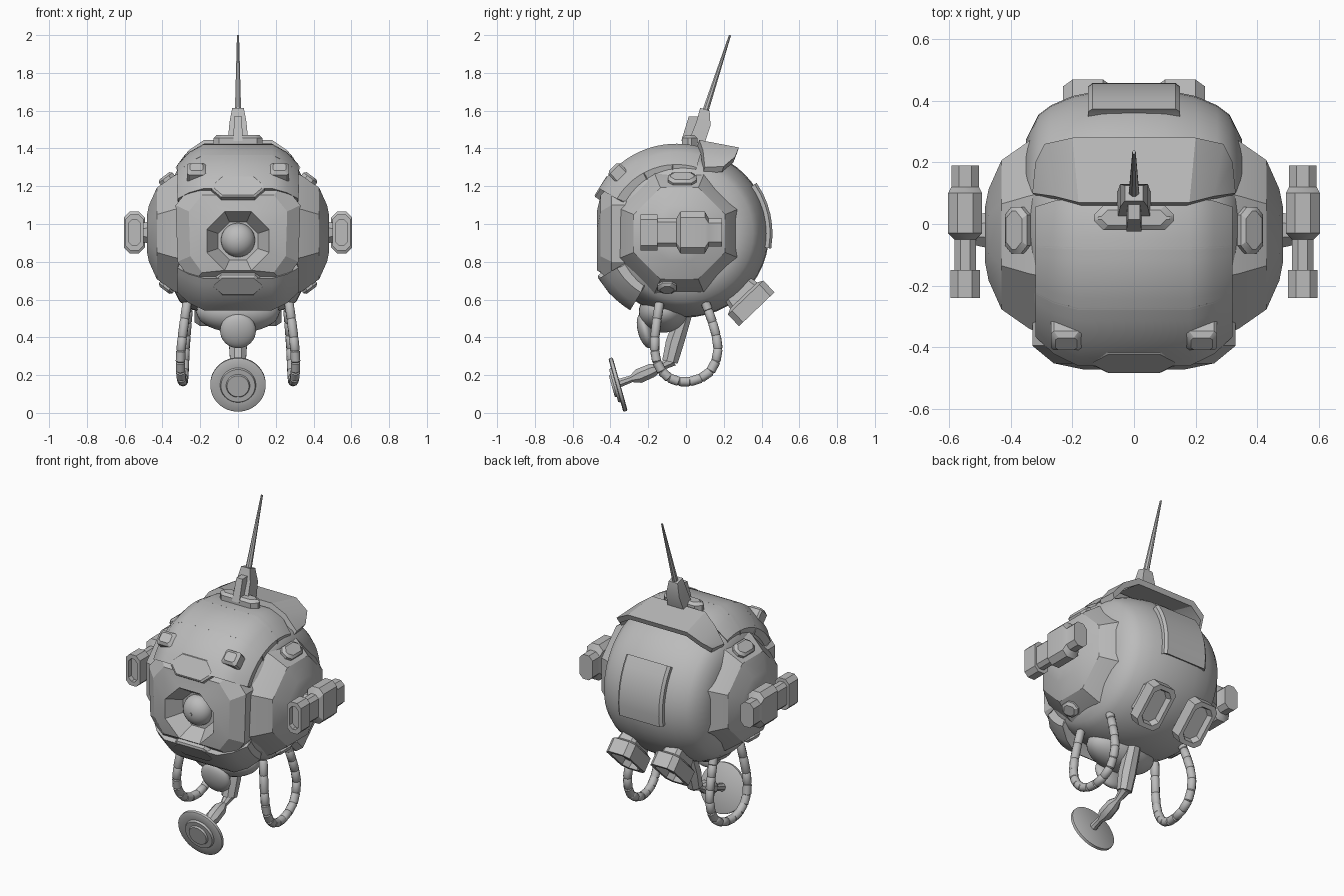
import bpy
import bmesh
from math import sin, cos, pi, radians
from mathutils import Vector, Matrix

if "Cube" in bpy.data.objects:
    bpy.data.objects.remove(bpy.data.objects["Cube"])

grey = bpy.data.materials.new("plain grey")
grey.use_nodes = True
grey.diffuse_color = (0.5, 0.5, 0.5, 1)
grey.node_tree.nodes["Principled BSDF"].inputs["Base Color"].default_value = (0.5, 0.5, 0.5, 1)


def make(name, bm, mirror=False, angle=30):
    bmesh.ops.recalc_face_normals(bm, faces=bm.faces)
    mesh = bpy.data.meshes.new(name)
    bm.to_mesh(mesh)
    bm.free()
    mesh.materials.append(grey)
    obj = bpy.data.objects.new(name, mesh)
    bpy.context.collection.objects.link(obj)
    if mirror:
        obj.modifiers.new("mirror", 'MIRROR')
    bpy.ops.object.select_all(action='DESELECT')
    obj.select_set(True)
    bpy.context.view_layer.objects.active = obj
    bpy.ops.object.shade_smooth_by_angle(angle=radians(angle))
    return obj


def add_loft(bm, rings):
    # skin a list of equal-length rings and cap both ends
    loops = [[bm.verts.new(p) for p in ring] for ring in rings]
    n = len(loops[0])
    for a, b in zip(loops, loops[1:]):
        for i in range(n):
            bm.faces.new((a[i], a[(i + 1) % n], b[(i + 1) % n], b[i]))
    bm.faces.new(loops[0])
    bm.faces.new(loops[-1])


def loft(name, rings, mirror=False, angle=30):
    bm = bmesh.new()
    add_loft(bm, rings)
    return make(name, bm, mirror, angle)


def frame(loc, normal, xaxis=(1, 0, 0)):
    z = Vector(normal).normalized()
    x = Vector(xaxis)
    x = (x - z * x.dot(z)).normalized()
    rot = Matrix((x, z.cross(x), z)).transposed().to_4x4()
    return Matrix.Translation(loc) @ rot


def octagon(w, h, c):
    # chamfered rectangle
    a, b = w / 2, h / 2
    return [(a, b - c), (a - c, b), (c - a, b), (-a, b - c),
            (-a, c - b), (c - a, -b), (a - c, -b), (a, c - b)]


def stack(name, layers, mat, mirror=False):
    # layers: (outline, height) stacked along the frame's normal
    return loft(name, [[mat @ Vector((x, y, h)) for x, y in o] for o, h in layers], mirror)


def plate(name, w, h, c, depth, mat, mirror=False):
    b = min(depth * 0.5, 0.015)
    return stack(name, [(octagon(w, h, c), -0.04), (octagon(w, h, c), depth - b),
                        (octagon(w - 2 * b, h - 2 * b, c), depth)], mat, mirror)


def tube_rings(pts, radii, sides):
    rings = []
    for i, p in enumerate(pts):
        t = Vector(pts[min(i + 1, len(pts) - 1)]) - Vector(pts[max(i - 1, 0)])
        m = Matrix.Translation(p) @ t.to_track_quat('Z', 'Y').to_matrix().to_4x4()
        rings.append([m @ Vector((radii[i] * cos(a), radii[i] * sin(a), 0))
                      for a in [2 * pi * (k + 0.5) / sides for k in range(sides)]])
    return rings


def tube(name, pts, radii, sides=8, mirror=False, angle=30):
    return loft(name, tube_rings(pts, radii, sides), mirror, angle)


def ellipsoid(name, loc, radii, tilt=0):
    bm = bmesh.new()
    bmesh.ops.create_uvsphere(bm, u_segments=32, v_segments=16, radius=1)
    bm.transform(Matrix.Translation(loc) @ Matrix.Rotation(radians(tilt), 4, 'X')
                 @ Matrix.Diagonal((*radii, 1)))
    return make(name, bm)


def band(name, start, end, profile, cy=-0.05, steps=6):
    # armour strip bent about the x axis; angle 0 is up, 90 is the front
    rings = []
    for i in range(steps + 3):
        k = min(max(i - 1, 0), steps) / steps
        a = radians(start + (end - start) * k + (0.9 if i == 1 else -0.9 if i == steps + 1 else 0))
        drop = 0.025 if i in (0, steps + 2) else 0
        rings.append([(x, cy - (r - drop) * sin(a), 0.95 + (r - drop) * cos(a)) for x, r in profile])
    return loft(name, rings)


# Round hull, flattened behind the face plate
half = [(0.1, 0.44), (0.2, 0.42), (0.27, 0.39), (0.31, 0.36), (0.35, 0.28)]
hull = [(-x, r) for x, r in reversed(half)] + [(0, 0.445)] + half
turns = [2 * pi * k / 48 for k in range(48)]
loft("hull", [[(x, max(r * cos(a) - 0.005, -0.36), 0.95 + r * sin(a)) for a in turns]
              for x, r in hull], angle=40)

# Faceted side bulges
bulge = [(0.28, 0.36), (0.34, 0.33), (0.43, 0.262), (0.472, 0.16), (0.483, 0.1)]
loft("side_bulges", [[(x, -0.035 + r * cos(a), 0.95 + r * sin(a))
                      for a in [pi * (k + 0.5) / 4 for k in range(8)]] for x, r in bulge],
     mirror=True, angle=22)
for z, w, tilt in ((1.235, 0.15, 1), (0.67, 0.1, -1)):
    plate("side_hatches", w, 0.09, 0.025, 0.025,
          frame((0.375, -0.02 if tilt > 0 else -0.1, z), (0.6, 0, 0.8 * tilt), (0, 1, 0)), True)

# Face plate with an octagonal eye socket
right_half = [(0.33, 1.1), (0.24, 1.21)]
low_half = [(0.24, 0.69), (0.32, 0.8)]
outline = right_half + [(-x, z) for x, z in reversed(right_half)] \
    + [(-x, z) for x, z in reversed(low_half)] + low_half


def shrunk(s):
    return [(x * s, 0.94 + (z - 0.94) * s) for x, z in outline]


socket = [(x, z + 0.91) for x, z in octagon(0.33, 0.31, 0.095)]
floor = [(x, z + 0.91) for x, z in octagon(0.21, 0.2, 0.06)]
layers = [(shrunk(1), -0.3), (shrunk(1), -0.395), (shrunk(0.79), -0.452),
          (socket, -0.472), (floor, -0.385)]
loft("face_plate", [[(x, y, z) for x, z in o] for o, y in layers], angle=15)
ellipsoid("eye", (0, -0.385, 0.915), (0.09, 0.075, 0.09))
tube("eye_pupil", [(0, -0.45, 0.915), (0, -0.464, 0.915)], [0.009, 0.009])

# Armour strips over the crown, brow and chin
side = [(0.18, 0.475), (0.26, 0.43), (0.32, 0.365), (0.31, 0.31)]
armour = [(-x, r) for x, r in reversed(side)] + side
for name, a, b in (("brow_armour", 59, 29), ("crown_armour_front", 28, 4),
                   ("crown_armour_rear", 3, -16), ("chin_armour", 148, 121)):
    band(name, a, b, armour)
back = [(-0.15, 0.4), (-0.15, 0.455), (-0.135, 0.468), (0.135, 0.468), (0.15, 0.455), (0.15, 0.4)]
band("back_panel", -56, -99, back, cy=-0.01)

# Raised rear visor
front_edge = [(-0.33, 0.1, 1.3), (-0.26, 0.09, 1.39), (-0.18, 0.07, 1.445)]
rear_edge = [(-0.32, 0.2, 1.305), (-0.29, 0.26, 1.355), (-0.2, 0.28, 1.405)]


def visor_ring(edge):
    top = edge + [(-x, y, z) for x, y, z in reversed(edge)]
    return top + [(x * 0.95, y - 0.01, z - 0.03) for x, y, z in reversed(top)]


loft("rear_visor", [visor_ring(front_edge), visor_ring(rear_edge)])


# Small plates on brow and chin
def on_arc(deg, x=0, r=0.475):
    a = radians(deg)
    n = (0, -sin(a), cos(a))
    return frame((x, -0.05 + r * n[1], 0.95 + r * n[2]), n)


plate("brow_badge", 0.28, 0.13, 0.05, 0.015, on_arc(58, r=0.46))
plate("chin_badge", 0.28, 0.13, 0.05, 0.02, on_arc(126, r=0.455))
plate("brow_lamps", 0.1, 0.085, 0.01, 0.03, on_arc(44, 0.22, 0.458), True)

# Side thrusters
layers = [(octagon(w, h, c), d) for w, h, c, d in (
    (0.09, 0.15, 0.025, -0.19), (0.09, 0.15, 0.025, -0.12), (0.11, 0.22, 0.03, -0.1),
    (0.11, 0.22, 0.03, 0.03), (0.07, 0.15, 0.02, 0.05), (0.07, 0.15, 0.02, 0.15),
    (0.095, 0.19, 0.025, 0.15), (0.095, 0.19, 0.025, 0.24),
    (0.06, 0.14, 0.02, 0.24), (0.06, 0.14, 0.02, 0.21))]
stack("side_thrusters", layers, frame((0.548, 0, 0.955), (0, -1, 0)), True)
tube("thruster_axles", [(0.44, -0.02, 0.955), (0.53, -0.02, 0.955)], [0.07, 0.05], mirror=True)

# Rear thrusters
layers = [(octagon(w, h, c), d) for w, h, c, d in (
    (0.1, 0.16, 0.02, -0.15), (0.12, 0.2, 0.02, -0.05), (0.16, 0.26, 0.03, -0.035),
    (0.16, 0.26, 0.03, 0.05), (0.12, 0.21, 0.03, 0.05), (0.1, 0.19, 0.03, 0.015))]
stack("rear_thrusters", layers, frame((0.15, 0.34, 0.585), (0, 0.69, -0.72)), True)

# Antenna
plate("antenna_base", 0.26, 0.08, 0.03, 0.035, frame((0, 0.02, 1.435), (0, 0, 1)))
loft("antenna_mount", [[(x * w, y, z) for x, y, z in ring] for w, ring in (
    (0.055, [(-1, 0.01, 1.43), (1, 0.01, 1.43), (1, 0.1, 1.43), (-1, 0.1, 1.43)]),
    (0.045, [(-1, 0.055, 1.54), (1, 0.055, 1.54), (1, 0.13, 1.52), (-1, 0.13, 1.52)]),
    (0.03, [(-1, 0.075, 1.615), (1, 0.075, 1.615), (1, 0.125, 1.6), (-1, 0.125, 1.6)]))])
loft("antenna_fin", [[(x, y0, z), (-x, y0, z), (-x, y1, z), (x, y1, z)] for x, y0, y1, z in (
    (0.025, -0.025, 0.05, 1.44), (0.02, 0.015, 0.07, 1.57))])
tube("antenna_rod", [(0, 0.1, 1.59), (0, 0.233, 2.0)], [0.018, 0.006])

# Underside keel and lens
ellipsoid("keel", (0, -0.12, 0.535), (0.22, 0.13, 0.11))
ellipsoid("chin_lens", (0, -0.215, 0.435), (0.095, 0.04, 0.095), 15)

# Jointed arm with dish
tube("upper_arm", [(0, -0.01, 0.52), (0, -0.06, 0.37), (0, -0.085, 0.27)], [0.045, 0.052, 0.045])
tube("forearm", [(0, -0.07, 0.28), (0, -0.14, 0.24), (0, -0.18, 0.225), (0, -0.25, 0.195),
                 (0, -0.29, 0.18), (0, -0.36, 0.155)], [0.035, 0.02, 0.04, 0.042, 0.02, 0.025])
aim = Vector((0, -0.96, -0.27))
centre = Vector((0, -0.36, 0.15))
steps = [(-0.012, 0.14), (-0.008, 0.147), (0.008, 0.147), (0.012, 0.14),
         (0.012, 0.095), (0.024, 0.09), (0.024, 0.063), (0.034, 0.058)]
tube("dish", [centre + aim * d for d, r in steps], [r for d, r in steps], 40)

# Segmented cable loops
path = [Vector(p) for p in ((0.27, -0.14, 0.58), (0.295, -0.165, 0.4), (0.305, -0.155, 0.27),
                            (0.3, -0.09, 0.185), (0.29, 0.02, 0.165), (0.285, 0.13, 0.22),
                            (0.28, 0.17, 0.34), (0.27, 0.14, 0.48), (0.26, 0.1, 0.59))]
fine = [path[0]]
for i in range(len(path) - 1):
    p, q = path[i], path[i + 1]
    before, after = path[max(i - 1, 0)], path[min(i + 2, len(path) - 1)]
    fine += [(p + q) * 0.5625 - (before + after) * 0.0625, q]
bm = bmesh.new()
for p, q in zip(fine, fine[1:]):
    ends = [p.lerp(q, t) for t in (-0.05, 0.06, 0.94, 1.05)]
    add_loft(bm, tube_rings(ends, [0.019, 0.025, 0.025, 0.019], 10))
make("cable_loops", bm, True, 40)
